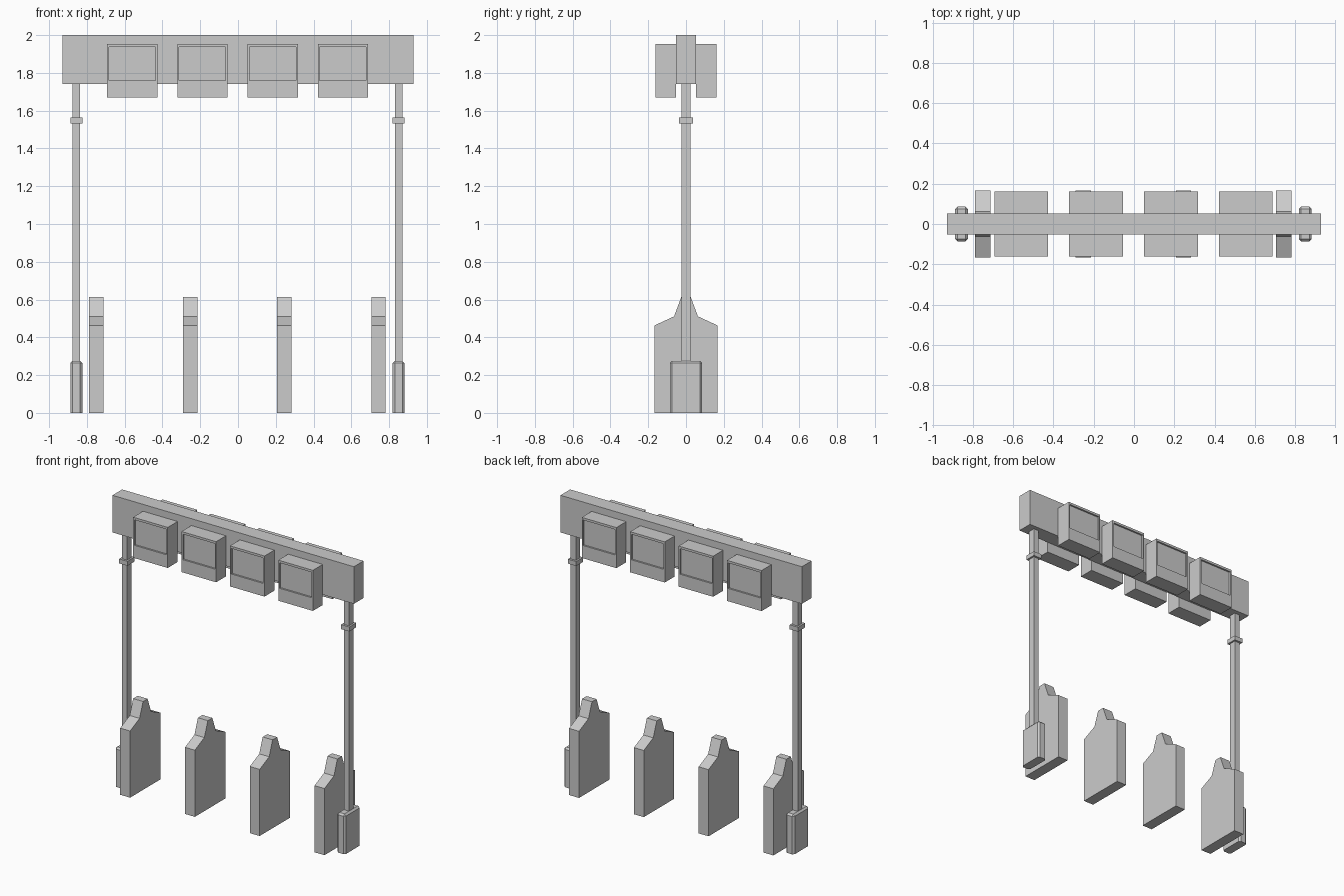
import bpy, bmesh
from mathutils import Matrix

if "Cube" in bpy.data.objects:
    bpy.data.objects.remove(bpy.data.objects["Cube"])


def finish(bm, name):
    bmesh.ops.recalc_face_normals(bm, faces=bm.faces)
    mesh = bpy.data.meshes.new(name)
    bm.to_mesh(mesh)
    bm.free()
    obj = bpy.data.objects.new(name, mesh)
    bpy.context.collection.objects.link(obj)
    return obj


def box_bm(x, y, z):
    """Box from (min, max) ranges."""
    bm = bmesh.new()
    bmesh.ops.create_cube(bm, size=1)
    for v in bm.verts:
        v.co = [r[0] if c < 0 else r[1] for c, r in zip(v.co, (x, y, z))]
    return bm


def box(name, x, y, z):
    return finish(box_bm(x, y, z), name)


def display(name, cx, back):
    # Cabinet with a recessed screen in the upper part of its front
    bm = box_bm((-0.133, 0.133), (-0.161, -0.053), (1.67, 1.952))
    bm.normal_update()
    front = min(bm.faces, key=lambda f: f.calc_center_median().y)
    bmesh.ops.inset_region(bm, faces=[front], thickness=0.014)
    for v in front.verts:
        v.co.z = 1.936 if v.co.z > 1.8 else 1.759
    ext = bmesh.ops.extrude_discrete_faces(bm, faces=[front])
    for v in ext["faces"][0].verts:
        v.co.y += 0.012
    if back:
        bmesh.ops.scale(bm, vec=(1, -1, 1), verts=bm.verts)
    bmesh.ops.transform(bm, matrix=Matrix.Translation((cx, 0, 0)), verts=bm.verts)
    finish(bm, name)


def barrier(name, cx):
    # Stepped, tapering side profile extruded along x
    half = [(0.167, 0), (0.167, 0.463), (0.063, 0.511), (0.025, 0.614)]
    profile = half + [(-y, z) for y, z in reversed(half)]
    bm = bmesh.new()
    face = bm.faces.new([bm.verts.new((cx - 0.038, y, z)) for y, z in profile])
    ext = bmesh.ops.extrude_face_region(bm, geom=[face])
    verts = [g for g in ext["geom"] if isinstance(g, bmesh.types.BMVert)]
    bmesh.ops.translate(bm, vec=(0.076, 0, 0), verts=verts)
    finish(bm, name)


def post_base(name, cx):
    # Foot block, chamfered on the sides and top, flat underneath
    bm = box_bm((cx - 0.032, cx + 0.032), (-0.086, 0.086), (0, 0.275))
    edges = [e for e in bm.edges if max(v.co.z for v in e.verts) > 0.1]
    bmesh.ops.bevel(bm, geom=edges, offset=0.012, segments=1, affect='EDGES')
    finish(bm, name)


# Overhead beam
box("beam", (-0.928, 0.928), (-0.053, 0.053), (1.742, 2.0))

# Displays on both sides of the beam
for i in range(4):
    cx = -0.0025 + (i - 1.5) * 0.372
    display(f"front_display_{i + 1}", cx, False)
    display(f"back_display_{i + 1}", cx, True)

# Posts with collars and feet
for side, cx in (("left", -0.856), ("right", 0.85)):
    box(f"{side}_post", (cx - 0.02, cx + 0.02), (-0.024, 0.024), (0, 1.742))
    box(f"{side}_collar", (cx - 0.032, cx + 0.032), (-0.038, 0.038), (1.532, 1.563))
    post_base(f"{side}_post_base", cx)

# Low lane dividers
for i in range(4):
    barrier(f"lane_divider_{i + 1}", -0.0035 + (i - 1.5) * 0.498)
